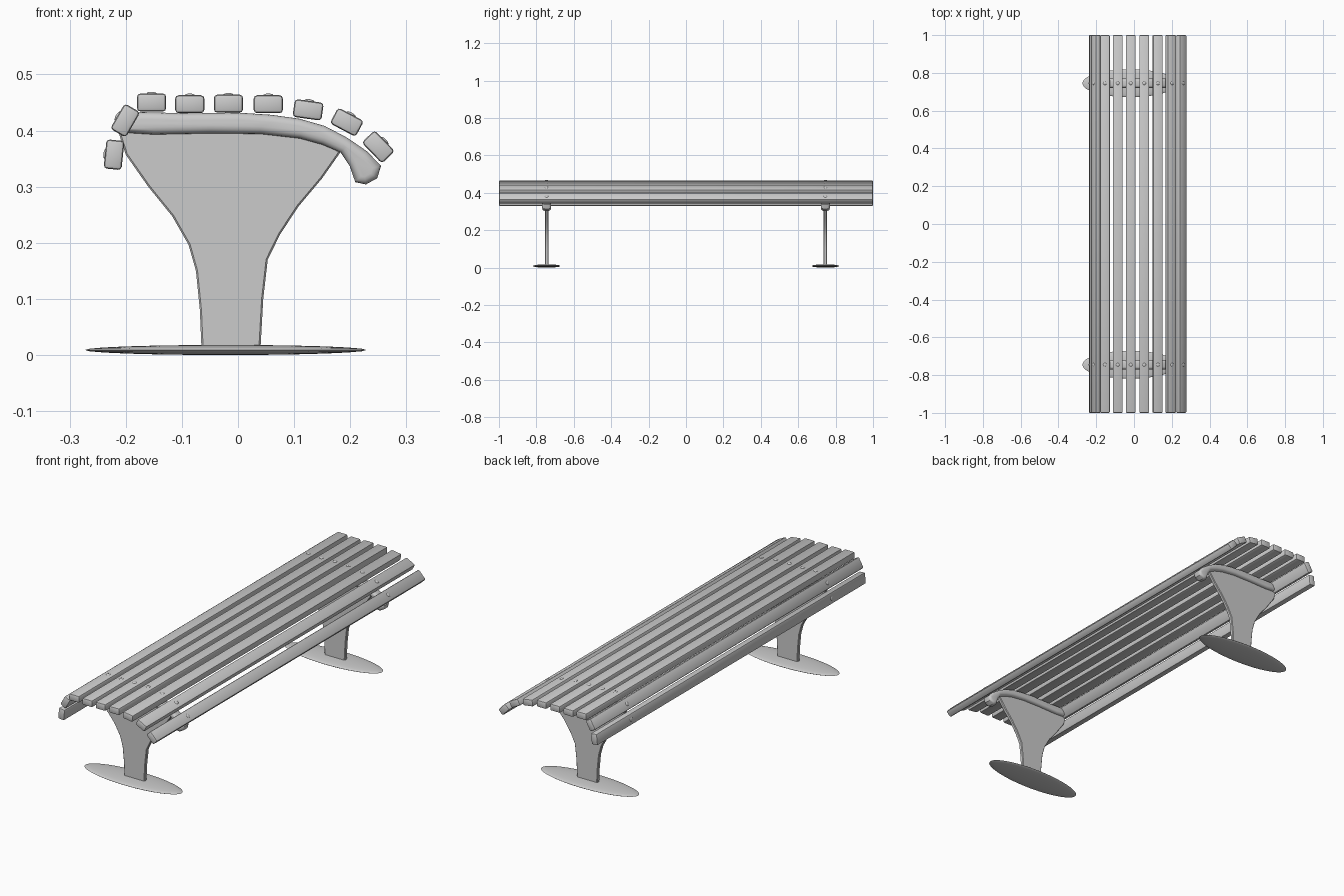
import bpy, bmesh
from math import radians, sin, cos
from mathutils import Matrix, Vector

if "Cube" in bpy.data.objects:
    bpy.data.objects.remove(bpy.data.objects["Cube"])

LEG_Y = 0.745


def finish(bm, name, smooth=True):
    bmesh.ops.recalc_face_normals(bm, faces=bm.faces)
    me = bpy.data.meshes.new(name)
    bm.to_mesh(me)
    bm.free()
    ob = bpy.data.objects.new(name, me)
    bpy.context.collection.objects.link(ob)
    if smooth:
        bpy.ops.object.select_all(action='DESELECT')
        ob.select_set(True)
        bpy.context.view_layer.objects.active = ob
        bpy.ops.object.shade_smooth_by_angle(angle=radians(35))
    return ob


def profile_plate(name, pts, y, width, bevel, segments):
    """Extrude an x/z outline along y and round the rims of both caps."""
    bm = bmesh.new()
    face = bm.faces.new([bm.verts.new((x, y - width / 2, z)) for x, z in pts])
    ext = bmesh.ops.extrude_face_region(bm, geom=[face], use_keep_orig=True)
    top = [v for v in ext['geom'] if isinstance(v, bmesh.types.BMVert)]
    bmesh.ops.translate(bm, verts=top, vec=(0, width, 0))
    bmesh.ops.recalc_face_normals(bm, faces=bm.faces)
    rims = [e for e in bm.edges if abs(e.verts[0].co.y - e.verts[1].co.y) < 1e-6]
    bmesh.ops.bevel(bm, geom=rims, offset=bevel, segments=segments, profile=0.5,
                    affect='EDGES', clamp_overlap=True)
    return finish(bm, name)


def slat(name, x, z, deg):
    bm = bmesh.new()
    bmesh.ops.create_cube(bm, size=1)
    bmesh.ops.scale(bm, vec=(0.052, 2.0, 0.032), verts=bm.verts)
    bmesh.ops.bevel(bm, geom=bm.edges[:], offset=0.006, segments=2, profile=0.5,
                    affect='EDGES')
    bm.transform(Matrix.Translation((x, 0, z)) @ Matrix.Rotation(-radians(deg), 4, 'Y'))
    return finish(bm, name)


def bolt(name, x, y, z, deg):
    a = radians(deg)
    centre = Vector((x, y, z)) + 0.016 * Vector((-sin(a), 0, cos(a)))
    bm = bmesh.new()
    bmesh.ops.create_uvsphere(bm, u_segments=12, v_segments=6, radius=1)
    bm.transform(Matrix.Translation(centre) @ Matrix.Rotation(-a, 4, 'Y')
                 @ Matrix.Diagonal((0.009, 0.009, 0.003, 1)))
    return finish(bm, name)


# Seat slats: x, z, tilt in degrees
slats = [(-0.221, 0.357, 84), (-0.201, 0.418, 60), (-0.154, 0.450, 0),
         (-0.086, 0.447, 0), (-0.017, 0.448, 0), (0.054, 0.447, 0),
         (0.125, 0.437, -8), (0.194, 0.415, -28), (0.250, 0.371, -46)]

# Curved support rail and flared leg outlines
rail = [(-0.215, 0.397), (-0.198, 0.423), (-0.175, 0.433), (-0.10, 0.431),
        (0.0, 0.432), (0.06, 0.428), (0.11, 0.421), (0.155, 0.408), (0.195, 0.387),
        (0.230, 0.363), (0.255, 0.337), (0.248, 0.315), (0.228, 0.304),
        (0.209, 0.308), (0.199, 0.337), (0.183, 0.361), (0.150, 0.375),
        (0.110, 0.386), (0.04, 0.394), (-0.05, 0.395), (-0.15, 0.393)]
leg = [(-0.214, 0.400), (-0.200, 0.357), (-0.160, 0.300), (-0.117, 0.247),
       (-0.088, 0.196), (-0.075, 0.150), (-0.068, 0.080), (-0.065, 0.010),
       (0.040, 0.010), (0.045, 0.100), (0.053, 0.170), (0.075, 0.215),
       (0.108, 0.265), (0.150, 0.315), (0.183, 0.362), (0.150, 0.385),
       (0.100, 0.400), (0.0, 0.405), (-0.12, 0.405)]

for i, (x, z, deg) in enumerate(slats, 1):
    slat(f"seat_slat_{i}", x, z, deg)

# Two identical supports
for side, y in (("near", -LEG_Y), ("far", LEG_Y)):
    profile_plate(f"{side}_leg", leg, y, 0.018, 0.003, 1)
    profile_plate(f"{side}_rail", rail, y, 0.048, 0.013, 4)

    # Lens-shaped foot
    bm = bmesh.new()
    bmesh.ops.create_uvsphere(bm, u_segments=48, v_segments=12, radius=1)
    bm.transform(Matrix.Translation((-0.022, y, 0.009))
                 @ Matrix.Diagonal((0.251, 0.074, 0.009, 1)))
    finish(bm, f"{side}_foot")

    # Bolt heads
    for i, (x, z, deg) in enumerate(slats, 1):
        bolt(f"{side}_bolt_{i}", x, y, z, deg)
